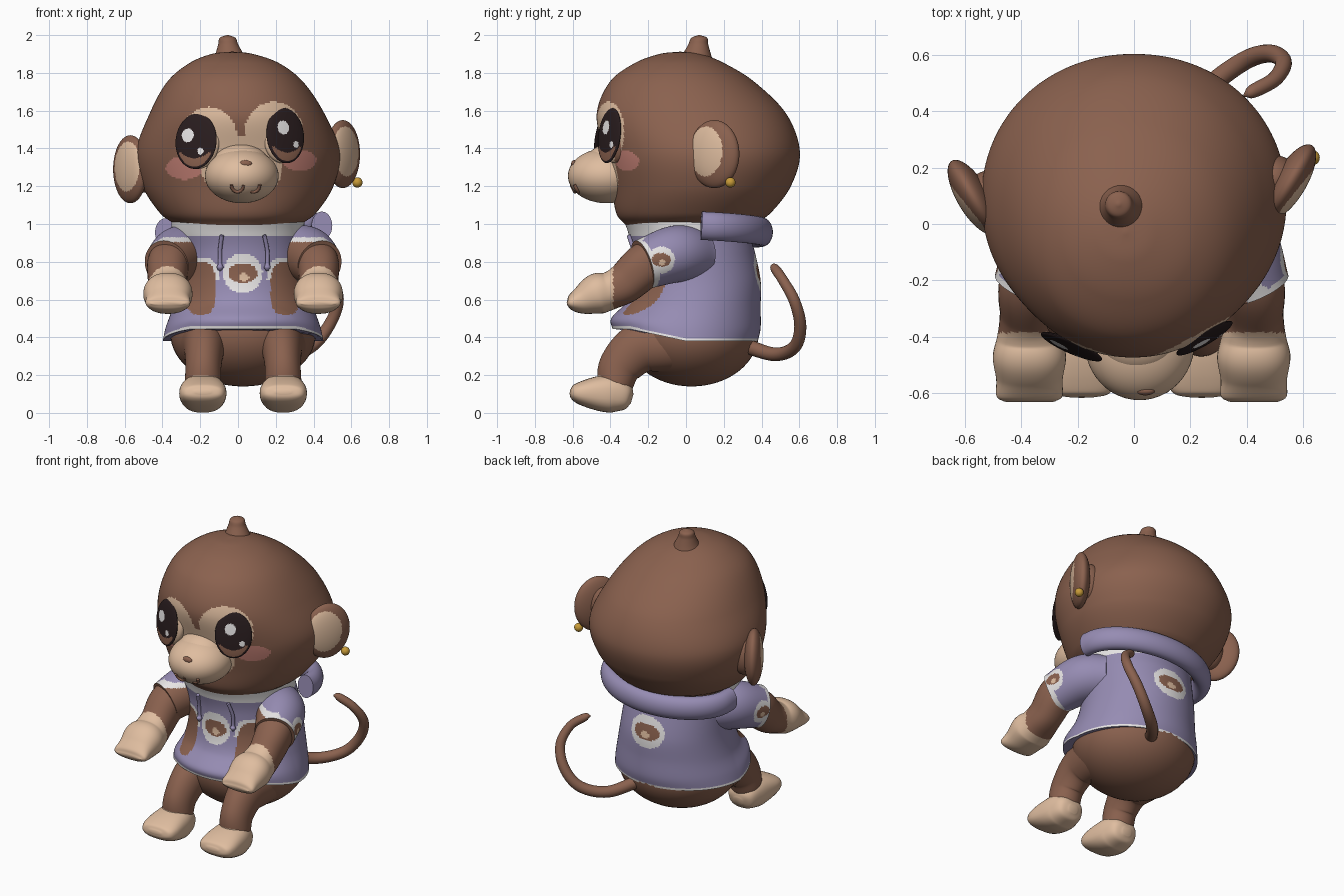
import bpy, bmesh, math
from mathutils import Vector, Matrix

COLOURS = {
    "brown fur": (0.255, 0.12, 0.077), "tan skin": (0.74, 0.51, 0.35),
    "lavender cloth": (0.305, 0.262, 0.45), "white trim": (0.82, 0.80, 0.80),
    "dark eye": (0.022, 0.012, 0.013), "pink blush": (0.56, 0.22, 0.18),
    "gold": (0.58, 0.33, 0.04),
}
MATS = {}
for key, rgb in COLOURS.items():
    MATS[key] = bpy.data.materials.new(key)
    MATS[key].diffuse_color = (*rgb, 1)
BROWN, TAN, CLOTH, WHITE, DARK, PINK, GOLD = COLOURS
X, Y, Z = Vector((1, 0, 0)), Vector((0, 1, 0)), Vector((0, 0, 1))
MID = 0.027  # centre line of the body and limbs


def finish(name, bm, colour):
    """Make the object; colour is a material key or a rule on the face centre."""
    bmesh.ops.recalc_face_normals(bm, faces=bm.faces)
    me = bpy.data.meshes.new(name)
    bm.to_mesh(me)
    bm.free()
    ob = bpy.data.objects.new(name, me)
    bpy.context.collection.objects.link(ob)
    slots = []
    for p in me.polygons:
        key = colour(p.center) if callable(colour) else colour
        if key not in slots:
            slots.append(key)
            me.materials.append(MATS[key])
        p.material_index = slots.index(key)
    me.shade_smooth()
    me.set_sharp_from_angle(angle=math.radians(50))
    return ob


def ball(name, loc, radii, colour, normal=Z, seg=48, rings=32):
    bm = bmesh.new()
    bmesh.ops.create_uvsphere(bm, u_segments=seg, v_segments=rings, radius=1)
    ob = finish(name, bm, colour)
    rot = Vector(normal).to_track_quat('Z', 'Y') if normal != Z else Matrix.Identity(3).to_quaternion()
    ob.matrix_world = Matrix.LocRotScale(Vector(loc), rot, Vector(radii))
    return ob


def sweep(name, pts, colour, ref=Z, flat=False, seg=32, steps=8, warp=None, square=1.0):
    """Elliptical (or squarish) sections (x, y, z, ra, rb) smoothly joined along a path."""
    pts = [Vector(p) for p in pts]
    ext = [2 * pts[0] - pts[1]] + pts + [2 * pts[-1] - pts[-2]]
    path = []
    for i in range(1, len(ext) - 2):
        a, b, c, d = ext[i - 1:i + 3]
        for k in range(steps):
            t = k / steps
            path.append(0.5 * (2 * b + (c - a) * t + (2 * a - 5 * b + 4 * c - d) * t * t
                               + (3 * b - a - 3 * c + d) * t ** 3))
    path.append(pts[-1])
    bm = bmesh.new()
    loops = []
    for i, p in enumerate(path):
        u, v = X, Y
        if not flat:
            tan = (path[min(i + 1, len(path) - 1)] - path[max(i - 1, 0)])
            tan = Vector(tan[:3]).normalized()
            u = tan.cross(ref).normalized()
            v = u.cross(tan)
        loop = []
        for k in range(seg):
            a = 2 * math.pi * k / seg
            ca, sa = (math.copysign(abs(f) ** square, f) for f in (math.cos(a), math.sin(a)))
            co = Vector(p[:3]) + u * (p[3] * ca) + v * (p[4] * sa)
            loop.append(bm.verts.new(warp(co) if warp else co))
        loops.append(loop)
    for a, b in zip(loops, loops[1:]):
        for k in range(seg):
            bm.faces.new((a[k], a[(k + 1) % seg], b[(k + 1) % seg], b[k]))
    bm.faces.new(loops[0])
    bm.faces.new(loops[-1])
    return finish(name, bm, colour)


def inside(u, v, cu, cv, ru, rv, power=2):
    return abs((u - cu) / ru) ** power + abs((v - cv) / rv) ** power < 1


def badge(u, v):
    """Round patch with a small furry face."""
    if not inside(u, v, 0, 0, 1, 1):
        return None
    if inside(u, v, 0.05, -0.2, 0.26, 0.2):
        return TAN
    return BROWN if inside(u, v, 0, 0, 0.74, 0.5) else WHITE


# Head, with painted face mask and blush
def head_colour(c):
    if c.y < 0:
        if inside(c.x, c.z, 0.02, 1.3, 0.215, 0.17):
            return TAN
        if inside(c.x, c.z, -0.285, 1.297, 0.097, 0.062) or inside(c.x, c.z, 0.325, 1.337, 0.09, 0.056):
            return PINK
        if inside(c.x, c.z, -0.155, 1.455, 0.15, 0.165) or inside(c.x, c.z, 0.19, 1.485, 0.155, 0.162):
            return TAN
    return BROWN


sweep("head", [
    (0, 0.02, 0.92, 0.27, 0.27), (0, 0.02, 1.0, 0.34, 0.345), (0, 0.04, 1.06, 0.415, 0.41),
    (0, 0.08, 1.2, 0.505, 0.475), (0, 0.085, 1.38, 0.54, 0.518), (-0.005, 0.03, 1.58, 0.465, 0.503),
    (-0.015, -0.02, 1.75, 0.362, 0.385), (-0.02, -0.035, 1.85, 0.24, 0.24),
    (-0.03, -0.03, 1.9, 0.11, 0.11), (-0.03, -0.03, 1.912, 0.005, 0.005)],
    head_colour, flat=True, seg=260, steps=21, square=0.97)
sweep("topknot", [(-0.044, 0.052, 1.865, 0.09, 0.09), (-0.046, 0.058, 1.905, 0.072, 0.072),
                  (-0.052, 0.065, 1.95, 0.053, 0.053), (-0.055, 0.07, 1.985, 0.042, 0.042),
                  (-0.055, 0.07, 2.0, 0.005, 0.005)], BROWN, flat=True)

# Muzzle, nose and mouth
ball("muzzle", (0.02, -0.42, 1.255), (0.195, 0.205, 0.145), TAN)
ball("nose_bridge", (0.015, -0.4, 1.315), (0.15, 0.135, 0.11), TAN)
ball("nose", (0.04, -0.592, 1.318), (0.034, 0.016, 0.02), BROWN)
for cx in (-0.003, 0.083):
    arc = []
    for k in range(7):
        a = math.pi * (1 + k / 6)
        arc.append((cx + 0.032 * math.cos(a), -0.607 - 0.02 * math.sin(a) + 0.5 * max(0, cx - 0.05),
                    1.208 + 0.038 * math.sin(a), 0.009, 0.01))
    sweep("mouth", arc, BROWN, ref=Y, seg=10, steps=3)


# Eyes: thin domed plates with highlights and a warm lower glow
def eye_colour(c, big, small):
    if c.z > 0:
        if inside(c.x, c.y, *big, 0.3, 0.25) or inside(c.x, c.y, *small, 0.15, 0.12):
            return WHITE
        if c.y < -0.4 and inside(c.x, c.y, 0, 0, 0.88, 0.93) and not inside(c.x, c.y, 0, 0.1, 0.95, 0.72):
            return BROWN
    return DARK


for s, loc, n, w, big, small in (
        (-1, (-0.222, -0.435, 1.438), (-0.4, -0.92, 0.12), 0.118, (-0.36, 0.2), (0.3, -0.37)),
        (1, (0.25, -0.405, 1.468), (0.5, -0.86, 0.12), 0.114, (-0.16, 0.28), (0.48, -0.33))):
    n = Vector(n).normalized()
    ball("eye", loc, (w, 0.147, 0.018), lambda c, b=big, m=small: eye_colour(c, b, m), n, 96, 64)
    ball("eye_socket", Vector(loc) - n * 0.045, (w * 0.96, 0.142, 0.046),
         lambda c, s=s: BROWN if s * c.x > 0.3 and c.y < 0.45 else TAN, n)

# Ears with soft roots, facing out and forward, and one earring
for s, loc in ((1, (0.555, 0.15, 1.37)), (-1, (-0.57, 0.095, 1.29))):
    ball("ear", loc, (0.15, 0.18, 0.058),
         lambda c, s=s: TAN if c.z > 0 and inside(c.x, c.y, -0.2 * s, 0.08, 0.72, 0.73) else BROWN,
         Vector((0.85 * s, -0.5, 0)), 64, 56)
    ball("ear_root", (loc[0] - 0.06 * s, loc[1] + 0.01, loc[2]), (0.09, 0.085, 0.125), BROWN)
ball("earring", (0.632, 0.235, 1.22), (0.027,) * 3, GOLD)


# Hoodie body with raised front hem, collar, badges and bare openings
def clamp(t):
    return max(0.0, min(1.0, t))


def hem_rise(y):
    return 0.065 * clamp(-y / 0.3)


def hem_warp(co):
    co.z += hem_rise(co.y) * clamp((0.72 - co.z) / 0.34)
    return co


def hoodie_colour(c):
    if c.z > 0.94 or c.z < 0.394 + hem_rise(c.y):
        return WHITE
    wide = 0.105 if c.y < 0 else 0.125
    mark = badge((c.x - 0.025) / wide, (c.z - 0.74) / 0.105)
    if mark:
        return mark
    if c.y < 0:
        off = abs(c.x - MID)
        if inside(off, c.z, 0.225, 0.66, 0.08, 0.14, 3):
            return BROWN
        if c.z > 0.7 and inside(off, c.z, 0.225, 0.66, 0.1, 0.165, 3):
            return WHITE
    return CLOTH


sweep("hoodie", [
    (MID, -0.005, 0.38, 0.425, 0.385), (MID, 0, 0.45, 0.41, 0.395), (MID, 0.04, 0.56, 0.375, 0.355),
    (0.02, 0.055, 0.7, 0.35, 0.34), (0.01, 0.04, 0.85, 0.345, 0.325), (0, 0.015, 0.95, 0.35, 0.32),
    (0, 0.005, 1.02, 0.352, 0.335)], hoodie_colour, flat=True, seg=200, steps=14, warp=hem_warp)

# Folded hood around the back of the neck, and drawstrings
hood = []
for k in range(13):
    a = math.pi * (-0.02 + 1.04 * k / 12)
    hood.append((0.03 + 0.415 * math.cos(a), 0.1 + 0.305 * math.sin(a),
                 0.972 + 0.018 * math.cos(a) - 0.015 * math.sin(a), 0.055, 0.075))
sweep("hood", hood, CLOTH, steps=4)
for x in (-0.095, 0.155):
    sweep("drawstring", [(x * 0.9, -0.303, 0.94, 0.011, 0.011), (x, -0.278, 0.86, 0.011, 0.011),
                         (x, -0.272, 0.79, 0.011, 0.011), (x, -0.275, 0.77, 0.018, 0.018),
                         (x, -0.275, 0.75, 0.004, 0.004)], CLOTH, ref=Y, seg=12, steps=5)

# Lower body and tail
ball("lower_body", (MID, 0.03, 0.42), (0.385, 0.355, 0.28), BROWN)
sweep("tail", [(0.12, 0.3, 0.36, 0.04, 0.04), (0.25, 0.47, 0.31, 0.036, 0.036),
               (0.385, 0.575, 0.35, 0.034, 0.034), (0.48, 0.605, 0.46, 0.032, 0.032),
               (0.53, 0.575, 0.59, 0.03, 0.03), (0.5, 0.515, 0.7, 0.027, 0.027),
               (0.42, 0.47, 0.765, 0.024, 0.024), (0.39, 0.455, 0.775, 0.004, 0.004)],
      BROWN, ref=Vector((1, -1, 0)), seg=20)


# Sleeves: the front stays open to bare fur behind a white edge
def sleeve_colour(c):
    off = abs(c.x - MID)
    axis = Vector((0.34, -0.66, -0.25)).normalized()
    reach = axis.dot(Vector((off - 0.405, c.y + 0.23, c.z - 0.785)))
    front = -c.y - 0.6 * (off - 0.4)
    if front > 0.225 and c.z < 0.905:
        return BROWN
    mark = badge((c.y + 0.13) / 0.07, (c.z - 0.81) / 0.072) if off > 0.4 else None
    if mark:
        return mark
    return WHITE if reach > -0.022 or (front > 0.2 and c.z < 0.93) else CLOTH


# Limbs, mirrored about the body's centre line
for s in (-1, 1):
    def side(rows):
        return [(MID + s * r[0], *r[1:]) for r in rows]
    sweep("sleeve", side([(0.22, 0.05, 0.84, 0.15, 0.14), (0.33, -0.06, 0.84, 0.15, 0.15),
                          (0.405, -0.23, 0.785, 0.125, 0.132)]), sleeve_colour, seg=110, steps=28)
    sweep("arm_and_hand", side([
        (0.33, -0.08, 0.84, 0.11, 0.115), (0.392, -0.21, 0.785, 0.113, 0.12),
        (0.4, -0.32, 0.69, 0.103, 0.108),
        (0.398, -0.4, 0.648, 0.115, 0.1), (0.398, -0.47, 0.63, 0.13, 0.108),
        (0.398, -0.55, 0.598, 0.118, 0.078), (0.398, -0.61, 0.582, 0.117, 0.042),
        (0.398, -0.63, 0.578, 0.09, 0.008)]), lambda c: TAN if c.y < -0.385 else BROWN, seg=40, square=0.9)
    sweep("leg", side([(0.2, -0.08, 0.37, 0.14, 0.15), (0.205, -0.24, 0.345, 0.11, 0.135),
                       (0.21, -0.345, 0.25, 0.095, 0.115), (0.213, -0.375, 0.15, 0.095, 0.095),
                       (0.213, -0.385, 0.09, 0.08, 0.07)]),
          lambda c: TAN if c.z < 0.2 - 0.4 * (c.y + 0.47) else BROWN, ref=Y - Z * 0.4, seg=48, steps=12)
    sweep("foot", side([(0.213, -0.285, 0.075, 0.03, 0.025), (0.213, -0.31, 0.082, 0.085, 0.068),
                        (0.213, -0.38, 0.1, 0.112, 0.099), (0.213, -0.46, 0.103, 0.123, 0.093),
                        (0.213, -0.55, 0.105, 0.123, 0.066), (0.213, -0.6, 0.11, 0.1, 0.039),
                        (0.213, -0.615, 0.112, 0.04, 0.01)]), TAN, square=0.8)
